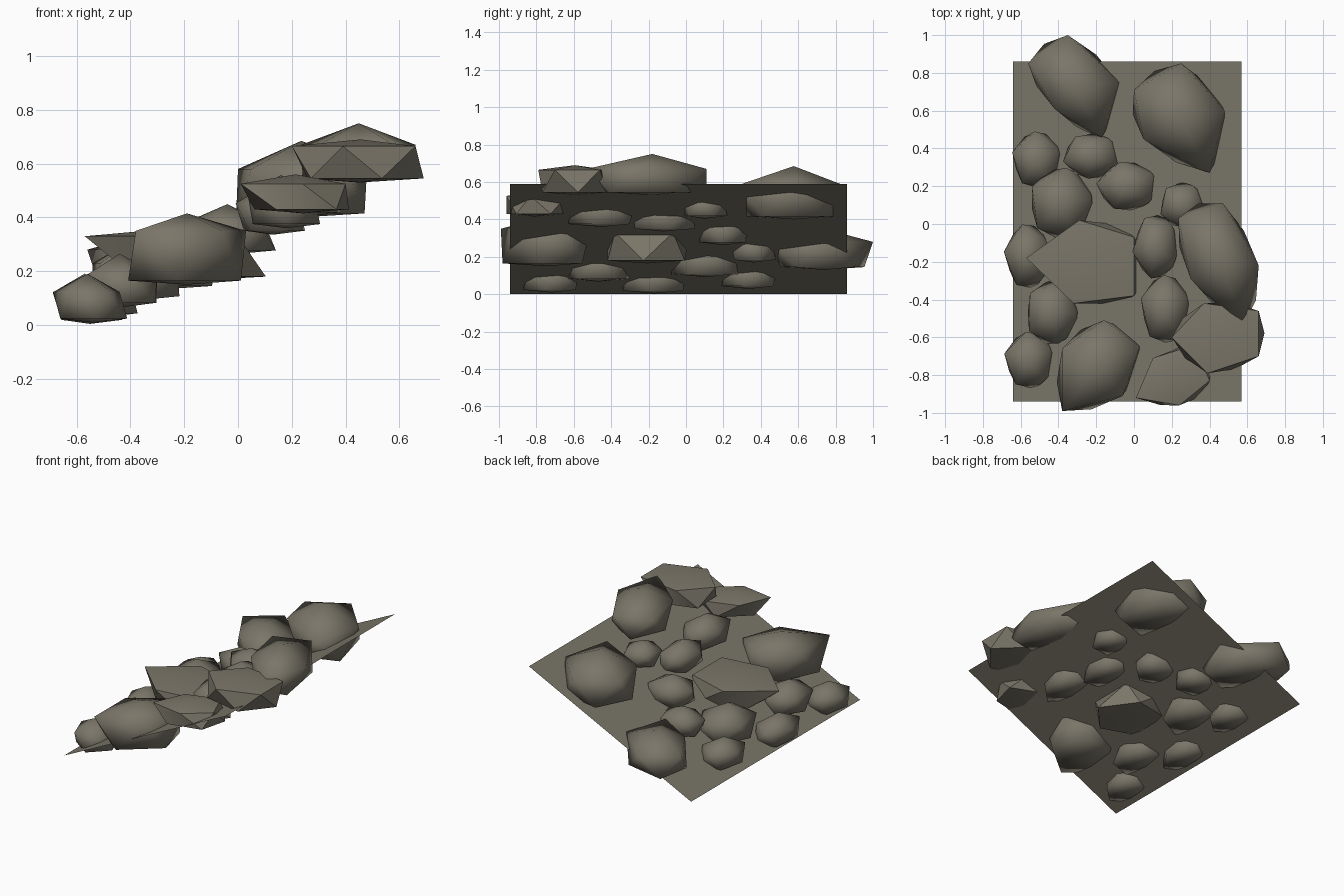
import bpy
import bmesh
import math
from mathutils import Vector

if "Cube" in bpy.data.objects:
    bpy.data.objects.remove(bpy.data.objects["Cube"])

# One stone colour for everything
stone = bpy.data.materials.new("grey_brown_stone")
stone.use_nodes = True
stone_colour = (0.195, 0.18, 0.14, 1)
stone.diffuse_color = stone_colour
bsdf = stone.node_tree.nodes["Principled BSDF"]
bsdf.inputs["Base Color"].default_value = stone_colour
bsdf.inputs["Roughness"].default_value = 0.9

LOW_X, HIGH_X, FRONT_Y, BACK_Y, HIGH_Z = -0.64, 0.57, -0.94, 0.86, 0.59


def slope_height(x):
    return (x - LOW_X) / (HIGH_X - LOW_X) * HIGH_Z


def add_object(name, bm, crease=180):
    """Turn a bmesh into a smooth object, keeping edges above the crease sharp."""
    mesh = bpy.data.meshes.new(name)
    bm.to_mesh(mesh)
    bm.free()
    mesh.materials.append(stone)
    obj = bpy.data.objects.new(name, mesh)
    bpy.context.collection.objects.link(obj)
    bpy.ops.object.select_all(action="DESELECT")
    obj.select_set(True)
    bpy.context.view_layer.objects.active = obj
    if crease < 180:
        bpy.ops.object.shade_smooth_by_angle(angle=math.radians(crease))
    else:
        bpy.ops.object.shade_smooth()
    return obj


def rock(name, rim, bottom, rim_z, peak, flare=1.15, shift=0.0, crease=180):
    """Squashed twenty-sided rock: a peak, an upper rim, a staggered lower rim and a base."""
    bm = bmesh.new()
    points = [Vector(p) for p in rim]
    count = len(points)
    centre = sum(points, Vector((0, 0))) / count
    upper, lower = [], []
    for i, p in enumerate(points):
        middle = (p + points[(i + 1) % count]) / 2
        q = centre + (middle - centre) * flare
        upper.append(bm.verts.new((p.x, p.y, rim_z)))
        lower.append(bm.verts.new((q.x + shift, q.y, bottom + 0.015)))
    top = bm.verts.new((centre.x, centre.y, peak))
    base = bm.verts.new((centre.x + shift, centre.y, bottom))
    for i in range(count):
        j = (i + 1) % count
        bm.faces.new((top, upper[i], upper[j]))
        bm.faces.new((upper[i], lower[i], upper[j]))
        bm.faces.new((upper[j], lower[i], lower[j]))
        bm.faces.new((base, lower[j], lower[i]))
    bmesh.ops.recalc_face_normals(bm, faces=bm.faces)
    return add_object(name, bm, crease)


# Sloping ground sheet
bm = bmesh.new()
corners = [(LOW_X, FRONT_Y), (HIGH_X, FRONT_Y), (HIGH_X, BACK_Y), (LOW_X, BACK_Y)]
bm.faces.new([bm.verts.new((x, y, slope_height(x))) for x, y in corners])
add_object("sloping_ground", bm)

# Large boulders, each from the outline of its upper rim
rock("back_low_boulder",
     [(-0.35, 1.0), (-0.08, 0.75), (-0.17, 0.46), (-0.42, 0.61), (-0.56, 0.85)],
     bottom=0.13, rim_z=0.28, peak=0.35)
rock("back_high_boulder",
     [(0.0, 0.71), (0.25, 0.85), (0.48, 0.6), (0.4, 0.27), (0.05, 0.45)],
     bottom=0.4, rim_z=0.58, peak=0.685)
rock("top_boulder",
     [(0.47, 0.11), (0.66, -0.22), (0.58, -0.53), (0.3, -0.29), (0.235, 0.03)],
     bottom=0.53, rim_z=0.67, peak=0.75)
rock("front_middle_boulder",
     [(-0.38, -0.99), (-0.38, -0.66), (-0.16, -0.51), (0.03, -0.65), (-0.06, -0.91)],
     bottom=0.15, rim_z=0.35, peak=0.415)

# Flat-topped boulders with a crisp rim
rock("front_high_slab",
     [(0.2, -0.6), (0.37, -0.42), (0.66, -0.46), (0.66, -0.7), (0.39, -0.79)],
     bottom=0.53, rim_z=0.665, peak=0.69, crease=40)
rock("front_lower_slab",
     [(0.01, -0.92), (0.1, -0.71), (0.32, -0.64), (0.4, -0.83), (0.24, -0.96)],
     bottom=0.415, rim_z=0.525, peak=0.56, shift=0.03, crease=40)
rock("centre_slab",
     [(-0.57, -0.18), (-0.29, 0.02), (0.0, -0.07), (0.0, -0.38), (-0.32, -0.42)],
     bottom=0.165, rim_z=0.33, peak=0.36, flare=1.1, shift=0.08, crease=40)

# Small rounded stones: centre x, centre y, half width, half depth, turn in degrees
small_stones = [
    (-0.52, 0.34, 0.13, 0.15, 20),
    (-0.23, 0.36, 0.15, 0.12, 50),
    (-0.39, 0.11, 0.17, 0.19, 80),
    (-0.04, 0.2, 0.16, 0.13, 30),
    (0.25, 0.1, 0.12, 0.12, 60),
    (0.11, -0.12, 0.12, 0.17, 45),
    (0.16, -0.45, 0.13, 0.18, 90),
    (-0.57, -0.17, 0.12, 0.17, 100),
    (-0.44, -0.47, 0.14, 0.17, 70),
    (-0.56, -0.72, 0.13, 0.15, 95),
]
for number, (x, y, half_width, half_depth, turn) in enumerate(small_stones, 1):
    angles = [math.radians(turn + 72 * i) for i in range(5)]
    rim = [(x + half_width * math.cos(a), y + half_depth * math.sin(a)) for a in angles]
    ground = slope_height(x)
    size = (half_width + half_depth) / 2
    rock(f"small_stone_{number}", rim, ground - 0.03, ground + 0.6 * size,
         ground + 1.08 * size, flare=1.25, shift=0.02)
